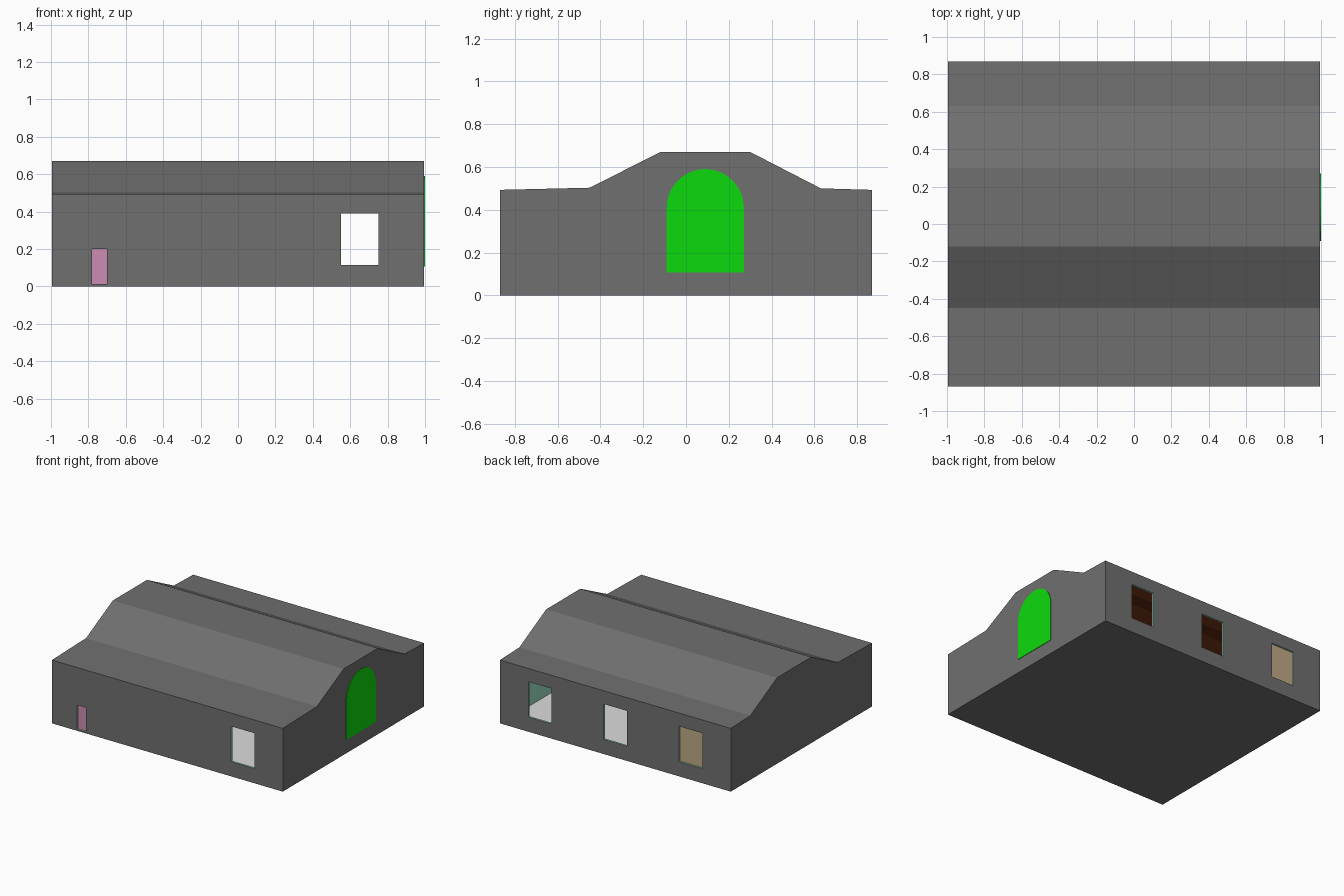
import bpy, bmesh, math
from mathutils import Vector

cube = bpy.data.objects.get("Cube")
if cube:
    bpy.data.objects.remove(cube, do_unlink=True)


def material(name, rgb):
    m = bpy.data.materials.new(name)
    m.use_nodes = True
    m.diffuse_color = (*rgb, 1)
    m.node_tree.nodes["Principled BSDF"].inputs["Base Color"].default_value = (*rgb, 1)
    return m


grey = material("concrete grey", (0.16, 0.16, 0.16))
white = material("floor white", (0.72, 0.72, 0.72))
mint = material("wall mint", (0.34, 0.74, 0.56))
brown = material("ceiling brown", (0.2, 0.04, 0.01))
green = material("bright green", (0.004, 0.7, 0.004))
tan = material("board tan", (0.52, 0.4, 0.23))
pink = material("door pink", (0.6, 0.27, 0.45))
SHELL = [grey, white, mint, brown]


def prism(name, profile, x0, x1, mats):
    """Extrude a (y, z) profile along x."""
    bm = bmesh.new()
    face = bm.faces.new([bm.verts.new((x0, y, z)) for y, z in profile])
    out = bmesh.ops.extrude_face_region(bm, geom=[face])["geom"]
    moved = [v for v in out if isinstance(v, bmesh.types.BMVert)]
    bmesh.ops.translate(bm, verts=moved, vec=(x1 - x0, 0, 0))
    bmesh.ops.recalc_face_normals(bm, faces=bm.faces)
    me = bpy.data.meshes.new(name)
    bm.to_mesh(me)
    bm.free()
    for m in mats:
        me.materials.append(m)
    ob = bpy.data.objects.new(name, me)
    bpy.context.collection.objects.link(ob)
    return ob


def box(name, x, y, z, mats):
    return prism(name, [(y[0], z[0]), (y[1], z[0]), (y[1], z[1]), (y[0], z[1])], x[0], x[1], mats)


def cut(target, cutter):
    """Subtract the cutter, keep its face colours, then remove it."""
    cutter.hide_render = True
    mod = target.modifiers.new("cut", "BOOLEAN")
    mod.operation = "DIFFERENCE"
    mod.solver = "EXACT"
    mod.object = cutter
    bpy.context.view_layer.update()
    dg = bpy.context.evaluated_depsgraph_get()
    mesh = bpy.data.meshes.new_from_object(target.evaluated_get(dg))
    target.modifiers.clear()
    target.data = mesh
    bpy.data.objects.remove(cutter, do_unlink=True)


# Building shell with raised roof
roof = [(0.87, 0.493), (0.63, 0.5), (0.3, 0.67), (-0.12, 0.67), (-0.45, 0.503), (-0.87, 0.493)]
shell = prism("building_shell", [(-0.87, 0), (0.87, 0)] + roof, -0.995, 0.995, SHELL)

# Hollow interior: white floor, mint walls, brown ceiling
T = 0.015
inside = [(math.copysign(min(abs(y), 0.87 - T), y), z - T) for y, z in roof]
room = prism("room_cutter", [(T - 0.87, 0.008), (0.87 - T, 0.008)] + inside,
             T - 0.995, 0.995 - T, SHELL)
for p in room.data.polygons:
    p.material_index = 1 if p.normal.z < -0.5 else 3 if p.normal.z > 0.5 else 2
cut(shell, room)

# Window and door openings
WIN_Z = (0.115, 0.39)
openings = [(x, side, 0.1, WIN_Z) for x, side in
            ((0.65, -1), (0.65, 1), (0, 1), (-0.65, 1))]
openings.append((-0.74, -1, 0.04, (0.012, 0.2)))
for x, side, half, z in openings:
    c = box("opening_cutter", (x - half, x + half), sorted((side * 0.8, side * 0.95)), z, SHELL)
    for p in c.data.polygons:
        p.material_index = 2
    cut(shell, c)

# Boarded back window and pink door, set just inside the walls
box("window_board", (-0.76, -0.54), (0.85, 0.858), (0.105, 0.4), [tan])
box("front_door", (-0.79, -0.69), (-0.858, -0.85), (0.009, 0.21), [pink])

# Arched green window on the side wall
arch = [(-0.09, 0.107), (0.27, 0.107)]
for i in range(25):
    a = math.pi * i / 24
    arch.append((0.09 + 0.18 * math.cos(a), 0.41 + 0.18 * math.sin(a)))
prism("arched_window", arch, 0.992, 0.999, [green])

# Beam under the ridge
box("ridge_beam", (-0.98, 0.98), (0.07, 0.15), (0.63, 0.656), [grey])
